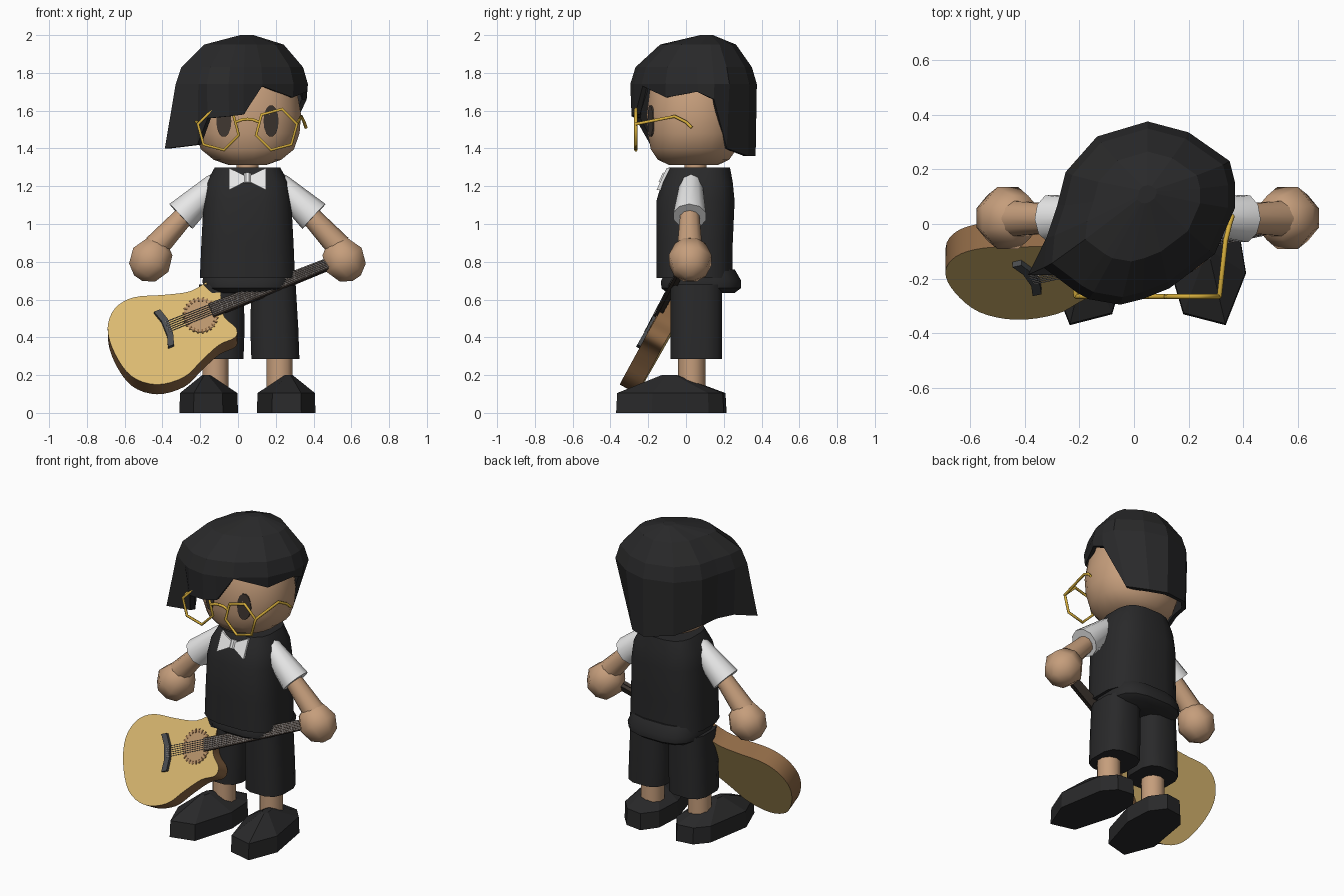
import bpy, bmesh, math
from mathutils import Vector

cube = bpy.data.objects.get("Cube")
if cube:
    bpy.data.objects.remove(cube, do_unlink=True)

MID = 0.05   # the figure's own centre line


def material(name, r, g, b):
    m = bpy.data.materials.new(name)
    m.use_nodes = True
    m.diffuse_color = (r, g, b, 1)
    m.node_tree.nodes["Principled BSDF"].inputs["Base Color"].default_value = (r, g, b, 1)
    return m


BLACK = material("soft black", .022, .022, .023)
SKIN = material("skin tan", .56, .34, .2)
WHITE = material("shirt white", .8, .8, .8)
GOLD = material("gold", .67, .42, .045)
SPRUCE = material("pale yellow wood", .71, .49, .165)
BROWN = material("brown wood", .27, .14, .06)
DARK = material("dark brown", .05, .038, .031)
GREY = material("dark grey", .07, .075, .08)
TAN = material("tan inlay", .49, .3, .15)
STEEL = material("string grey", .28, .26, .25)


def finish(name, bm, mats, smooth=0, rule=None):
    bmesh.ops.recalc_face_normals(bm, faces=bm.faces)
    mesh = bpy.data.meshes.new(name)
    for f in bm.faces:
        f.smooth = smooth > 0
        if rule:
            f.material_index = rule(f)
    bm.to_mesh(mesh)
    bm.free()
    for m in mats:
        mesh.materials.append(m)
    if smooth:
        mesh.set_sharp_from_angle(angle=math.radians(smooth))
    bpy.context.collection.objects.link(bpy.data.objects.new(name, mesh))


def loft(name, rings, mats, smooth=0, rule=None):
    """Skin a list of equal-length rings and cap both ends."""
    bm = bmesh.new()
    rows = [[bm.verts.new(p) for p in r] for r in rings]
    n = len(rows[0])
    for a, b in zip(rows, rows[1:]):
        for i in range(n):
            j = (i + 1) % n
            bm.faces.new((a[i], a[j], b[j], b[i]))
    bm.faces.new(rows[0])
    bm.faces.new(rows[-1])
    finish(name, bm, mats, smooth, rule)


def section(x, y, z, rx, ry, n=16, power=2):
    """Horizontal ellipse, squarer as power grows."""
    def bend(c):
        return math.copysign(abs(c) ** (2 / power), c)
    angles = [math.tau * (i + .5) / n for i in range(n)]
    return [Vector((x + rx * bend(math.cos(a)), y + ry * bend(math.sin(a)), z)) for a in angles]


def limb(name, a, b, stations, mat, n=8, smooth=40):
    """Round sections (fraction, radius) along the line from a to b."""
    a, b = Vector(a), Vector(b)
    turn = (b - a).to_track_quat('Z', 'Y')
    rings = [[a.lerp(b, t) + turn @ p for p in section(0, 0, 0, r, r, n)] for t, r in stations]
    loft(name, rings, [mat], smooth)


def wire(name, paths, radius, mat):
    """Thin rod along each (points, closed) path."""
    curve = bpy.data.curves.new(name, 'CURVE')
    curve.dimensions = '3D'
    curve.bevel_depth, curve.bevel_resolution = radius, 1
    for pts, closed in paths:
        s = curve.splines.new('POLY')
        s.points.add(len(pts) - 1)
        for p, co in zip(s.points, pts):
            p.co = (*co, 1)
        s.use_cyclic_u = closed
    temp = bpy.data.objects.new(name + " path", curve)
    mesh = bpy.data.meshes.new_from_object(temp)
    bpy.data.objects.remove(temp)
    mesh.materials.clear()
    mesh.materials.append(mat)
    bpy.context.collection.objects.link(bpy.data.objects.new(name, mesh))


# Head and neck
HEAD = [(1.312, .1, .13), (1.34, .18, .19), (1.395, .248, .228), (1.48, .278, .245),
        (1.58, .286, .25), (1.7, .265, .235), (1.8, .21, .19), (1.88, .08, .08)]
loft("head", [section(MID, .04, z, rx, ry, 24, 2.2) for z, rx, ry in HEAD], [SKIN], 60)
limb("neck", (MID, .05, 1.26), (MID, .05, 1.34), [(0, .06), (1, .06)], SKIN, 12)

# Hair: crown rings, uneven hem, then tucked inside
OUTLINE = [(.37, .06, 1.7), (.37, .15, 1.66), (.35, .23, 1.4), (.2, .335, 1.36),
           (.05, .375, 1.36), (-.135, .32, 1.39), (-.25, .19, 1.44), (-.28, .07, 1.45),
           (-.32, -.05, 1.44), (-.33, -.16, 1.4), (-.21, -.25, 1.42), (-.165, -.275, 1.56),
           (-.05, -.295, 1.57), (.03, -.275, 1.58), (.13, -.235, 1.73), (.295, -.11, 1.67)]
# Lock at the front corner sweeps out, nape corner draws in
HEM_SHIFT = {9: (-.065, -.03, 0), 10: (-.01, .055, 0), 2: (-.1, -.01, 0), 3: (-.04, 0, 0)}


def hair_ring(scale, z=None, back=0):
    ring = [Vector((MID + (x - MID) * scale, .05 + back + (y - .05) * scale, z or hem)) for x, y, hem in OUTLINE]
    if z is None:
        for i, shift in HEM_SHIFT.items():
            ring[i] += Vector(shift)
    return ring


loft("hair", [hair_ring(.1, 2, .06), hair_ring(.6, 1.95, .02), hair_ring(.92, 1.83), hair_ring(1, 1.74),
              hair_ring(.98), hair_ring(.9), hair_ring(.78, 1.8)], [BLACK])

# Torso
VEST = [(.715, .255, .205, .045), (.9, .247, .205, .045), (1.12, .235, .21, .05),
        (1.22, .22, .19, .06), (1.3, .175, .165, .07)]
loft("vest", [section(MID, cy, z, rx, ry, 16, 3) for z, rx, ry, cy in VEST], [BLACK], 40)
HIPS = [(.635, .2, .18), (.66, .235, .213), (.7, .242, .215), (.76, .22, .18)]
loft("hips", [section(MID, .08, z, rx, ry, 16, 3) for z, rx, ry in HIPS], [BLACK], 40)


def chest(z, d):
    """Depth of a point raised d off the sloping upper chest."""
    return -.095 - (1.3 - z) * .46 - d


limb("bow_knot", (MID, chest(1.215, -.006), 1.215), (MID, chest(1.265, -.006), 1.265),
     [(0, .02), (1, .02)], WHITE)

# Sole outline as offsets outward from the centre line
SOLE = [(.285, -.37), (.36, -.18), (.31, .12), (.24, .2), (.13, .215), (.06, .12), (.05, -.06), (.13, -.33)]

for side, word in ((1, "left"), (-1, "right")):
    def at(dx, y, z):
        return Vector((MID + side * dx, y, z))

    # Bow tie wing
    loft(word + "_bow_wing", [[at(dx, chest(mid + s * h, d), mid + s * h)
                               for d, s in ((.006, -1), (.006, 1), (-.025, 1), (-.025, -1))]
                              for dx, mid, h in ((.008, 1.24, .014), (.097, 1.238, .058))], [WHITE])

    # Arm
    limb(word + "_sleeve", at(.11, .03, 1.265), at(.352, .02, 1.04),
         [(0, .035), (.25, .062), (1, .09)], WHITE, 10)
    limb(word + "_forearm", at(.3, .02, 1.08), at(.485, .02, .88), [(0, .05), (1, .068)], SKIN, 10)
    ball = [(.5 - .5 * math.cos(a), .122 * math.sin(a)) for a in (.25, .8, 1.57, 2.3, 2.9)]
    limb(word + "_hand", at(.443, .022, .91), at(.58, .022, .71), ball, SKIN, 8, 70)

    # Leg
    loft(word + "_shorts_leg", [section(MID + side * dx, .055, z, rx, .14, 12, 3)
                                for z, rx, dx in ((.285, .13, .148), (.45, .13, .142), (.68, .12, .138))], [BLACK], 40)
    limb(word + "_leg", at(.17, .03, .08), at(.17, .03, .32), [(0, .072), (1, .072)], SKIN, 10)
    loft(word + "_shoe", [[at(.22 + (x - .22) * k, -.09 + (y + .09) * k, z) for x, y in SOLE]
                          for k, z in ((1, 0), (.98, .105), (.14, .2))], [BLACK])

    # Eye, hugging the curve of the face
    def face_y(dx):
        return .04 - .247 * (1 - (dx / .282) ** 2.2) ** (1 / 2.2)
    oval = [(.125 + .04 * math.cos(i * math.tau / 14), 1.545 + .085 * math.sin(i * math.tau / 14)) for i in range(14)]
    loft(word + "_eye", [[at(x, face_y(x) + d, z) for x, z in oval] for d in (.004, -.004)], [DARK])

    # Spectacles
    rim = [at(.154 + .112 * math.cos(math.radians(15 + 60 * k)), -.265,
              1.5 + .112 * math.sin(math.radians(15 + 60 * k))) for k in range(6)]
    temple = [rim[0], at(.285, -.06, 1.57), at(.3, 0, 1.54), at(.31, .03, 1.51)]
    bridge = [at(.06, -.265, 1.54), at(.03, -.265, 1.552), at(0, -.265, 1.555)]
    wire(word + "_spectacle_frame", [(rim, True), (temple, False), (bridge, False)], .009, GOLD)

# Guitar, laid out on a leaning plane
NORMAL = Vector((-.015, -.87, .49)).normalized()
FOOT = Vector((-.44, -.35, .15))


def on_guitar(x, z, d):
    """Point of the soundboard seen at x, z from the front, raised by d."""
    y = FOOT.y + (NORMAL.x * (x - FOOT.x) + NORMAL.z * (z - FOOT.z)) / -NORMAL.y
    return Vector((x, y, z)) + NORMAL * d


def plate(name, pts, low, high, mats, smooth=0, rule=None):
    loft(name, [[on_guitar(x, z, d) for x, z in pts] for d in (low, high)], mats, smooth, rule)


def rounded(pts, steps=4):
    """Closed smooth curve through the points."""
    out = []
    n = len(pts)
    for i in range(n):
        a, b, c, d = (Vector(pts[(i + k) % n]) for k in (-1, 0, 1, 2))
        for s in range(steps):
            t = s / steps
            out.append(b + (c - a) * t / 2 + (2 * a - 5 * b + 4 * c - d) * t * t / 2
                       + (3 * b - a - 3 * c + d) * t ** 3 / 2)
    return out


BODY = [(-.14, .705), (-.25, .645), (-.39, .625), (-.55, .612), (-.65, .555), (-.69, .45),
        (-.655, .32), (-.565, .195), (-.43, .15), (-.285, .19), (-.19, .28), (-.1, .36),
        (-.015, .4), (-.01, .45), (-.07, .505), (-.085, .57), (-.1, .66)]
plate("guitar_body", rounded(BODY), -.105, 0, [SPRUCE, BROWN], 35,
      lambda f: 0 if abs(f.normal.dot(NORMAL)) > .7 else 1)

# Positions along (t) and across (s) the strings
START, END = Vector((-.375, .445)), Vector((.49, .79))
ALONG = (END - START).normalized()
ACROSS = Vector((-ALONG.y, ALONG.x))


def strip(*pairs):
    return [START + ALONG * t + ACROSS * s for t, s in pairs]


def ray(r, a):
    return .19 + r * math.cos(a), r * math.sin(a)


# Rosette with a toothed border
plate("rosette", strip(*[ray(.09, i * math.tau / 24) for i in range(24)]), -.002, .004, [TAN])
for i in range(24):
    a = i * math.tau / 24
    plate("rosette_tooth", strip(ray(.074, a - .05), ray(.095, a - .04), ray(.095, a + .04), ray(.074, a + .05)),
          -.002, .006, [BROWN])

# Neck, bridge, strings and frets
plate("guitar_neck", strip((.32, -.03), (.94, -.022), (.94, .022), (.32, .03)), -.02, .01, [DARK])
plate("fretboard", strip((.25, -.036), (.94, -.027), (.94, .027), (.25, .036)), .001, .018, [DARK])
half = [(-.035, .1), (0, .1), (.018, .04)]
plate("guitar_bridge", strip(*half, *[(t, -s) for t, s in reversed(half)], (-.016, -.04), (-.016, .04)),
      0, .022, [GREY])
for i in range(6):
    k = (i - 2.5) / 2.5
    plate("string", strip((0, k * .028 - .0015), (.93, k * .021 - .0015),
                          (.93, k * .021 + .0015), (0, k * .028 + .0015)), .021, .024, [STEEL])
for i in range(14):
    t = .92 - .64 * (1 - .93 ** i) / (1 - .93 ** 14)
    plate("fret", strip((t, -.027), (t + .003, -.027), (t + .003, .027), (t, .027)), .017, .02, [STEEL])
